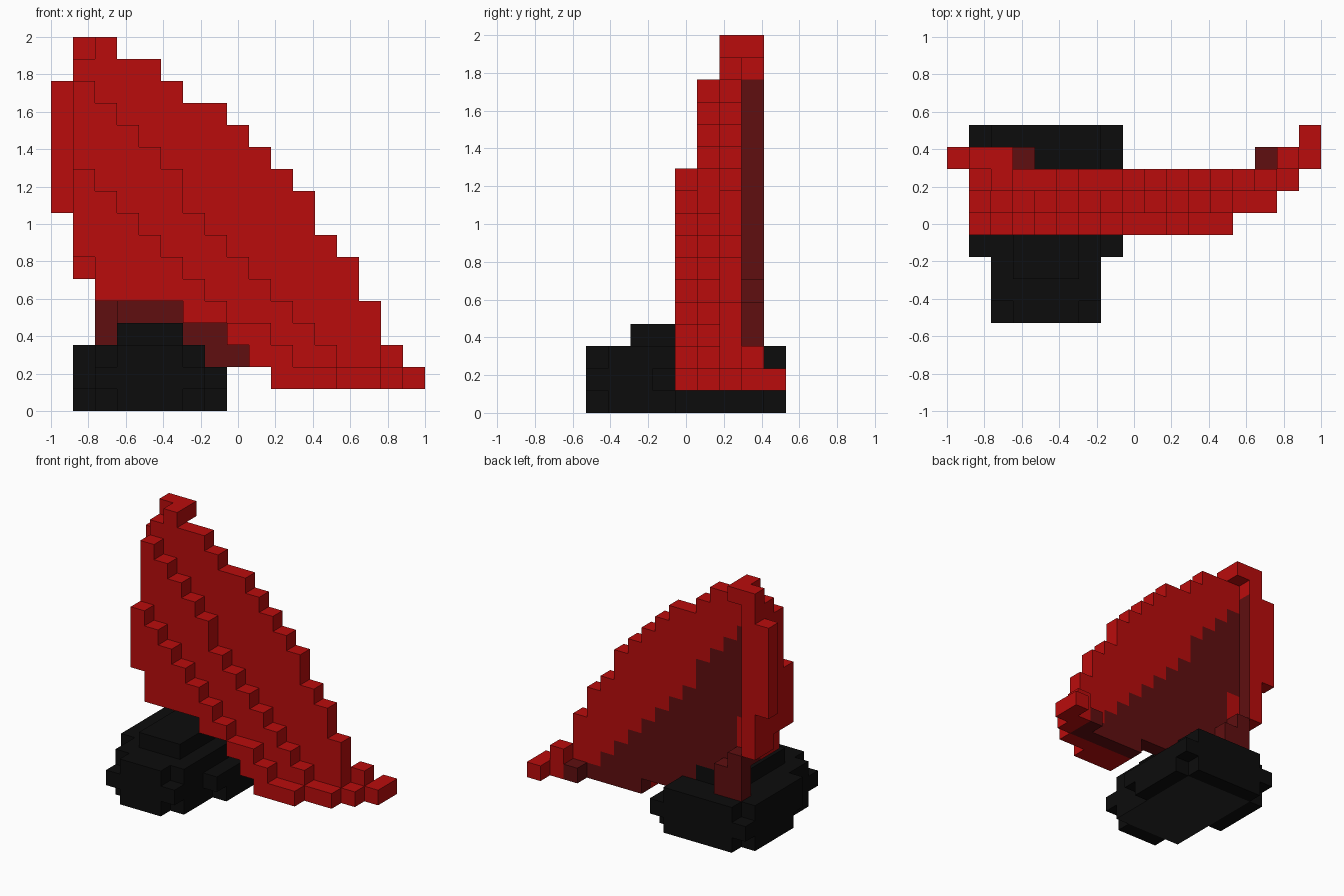
import bpy, bmesh
from mathutils import Vector

if "Cube" in bpy.data.objects:
    bpy.data.objects.remove(bpy.data.objects["Cube"])

V = 2 / 17                                  # size of one cube cell
ORIGIN = Vector((-1, -4.5 * V, 0))


def material(name, rgb):
    m = bpy.data.materials.new(name)
    m.diffuse_color = (*rgb, 1)
    m.use_nodes = True
    m.node_tree.nodes["Principled BSDF"].inputs["Base Color"].default_value = m.diffuse_color
    return m


red = material("bright red", (0.49, 0.0037, 0.0037))
dark = material("dark red", (0.115, 0.0045, 0.005))
black = material("black", (0.0037, 0.0037, 0.0037))
grey = material("dark grey", (0.022, 0.022, 0.022))


def build(name, cells, mats, rule):
    """Skin a set of cube cells, colouring each outer face by rule(cell, direction)."""
    bm = bmesh.new()
    cache = {}

    def vert(p):
        if p not in cache:
            cache[p] = bm.verts.new(ORIGIN + Vector(p) * V)
        return cache[p]

    for c in sorted(cells):
        for ax in range(3):
            for s in (0, 1):
                d = [0, 0, 0]
                d[ax] = 1 if s else -1
                if tuple(c[n] + d[n] for n in range(3)) in cells:
                    continue
                u, w = (ax + 1) % 3, (ax + 2) % 3
                pts = []
                for a, b in ((0, 0), (1, 0), (1, 1), (0, 1)):
                    p = list(c)
                    p[ax] += s
                    p[u] += a
                    p[w] += b
                    pts.append(tuple(p))
                if not s:
                    pts.reverse()
                f = bm.faces.new([vert(p) for p in pts])
                f.material_index = rule(c, tuple(d))
    me = bpy.data.meshes.new(name)
    bm.to_mesh(me)
    bm.free()
    for m in mats:
        me.materials.append(m)
    ob = bpy.data.objects.new(name, me)
    bpy.context.collection.objects.link(ob)


def box(i0, i1, j0, j1, k0, k1):
    """Inclusive block of cells."""
    return {(i, j, k) for i in range(i0, i1 + 1)
            for j in range(j0, j1 + 1) for k in range(k0, k1 + 1)}


# Sail: column tops of the three stepped layers, and the lower edge, from x cell 1
front_top = [11, 10, 9, 8, 7, 6, 5, 4, 4, 3, 2, 2]
mid_top = [15, 14, 13, 12, 11, 9, 8, 7, 6, 5, 4, 3, 2, 2]
back_top = [16, 17, 16, 16, 15, 14, 14, 13, 12, 11, 10, 8, 7, 5, 2]
front_low = [7, 5, 5, 5, 5, 4, 4, 3, 2, 1, 1, 1, 1, 1, 1]
back_low = [6, 5, 4, 4, 4, 3, 2, 2, 2, 1, 1, 1, 1, 1, 1]

sail = set()
for j, tops, lows in ((4, front_top, front_low), (5, mid_top, front_low),
                      (6, back_top, back_low)):
    for n, (hi, lo) in enumerate(zip(tops, lows)):
        sail |= {(n + 1, j, k) for k in range(lo, hi)}
# rear edge strips, top hook, lower stay and right tip
sail |= box(0, 0, 7, 7, 9, 14) | box(1, 1, 7, 7, 6, 16) | box(2, 2, 7, 7, 16, 16)
stay = box(2, 3, 7, 7, 3, 4) | box(2, 2, 7, 7, 5, 5)
sail |= stay
sail |= box(14, 15, 7, 7, 1, 1) | box(15, 15, 7, 7, 2, 2) | box(16, 16, 7, 8, 1, 1)


def sail_colour(c, d):
    i, j, k = c
    if c in stay or c == (14, 7, 1):
        return 1
    if j == 7 and i == 1 and d[0] == 1 and k < 15:      # inner side of the edge strip
        return 1
    if j == 6 and 2 <= i <= 14 and k < mid_top[i - 1]:  # shaded inside of the sail
        return 0 if i == 2 and k in (6, 7) else 1
    return 0


build("sail", sail, [red, dark], sail_colour)

# Base: rounded block, widest in its second course, with a raised middle
base = box(3, 5, 0, 0, 0, 2) | box(2, 6, 1, 8, 0, 2)
base |= box(2, 6, 0, 2, 1, 1) | box(1, 7, 3, 8, 1, 1)
base |= box(1, 7, 4, 7, 0, 0) | box(1, 1, 3, 7, 2, 2)
base |= box(3, 5, 2, 6, 3, 3)


def base_colour(c, d):
    return 1 if d[2] == -1 and c[2] == 0 and 2 <= c[0] <= 6 and 1 <= c[1] <= 7 else 0


build("base", base, [black, grey], base_colour)
